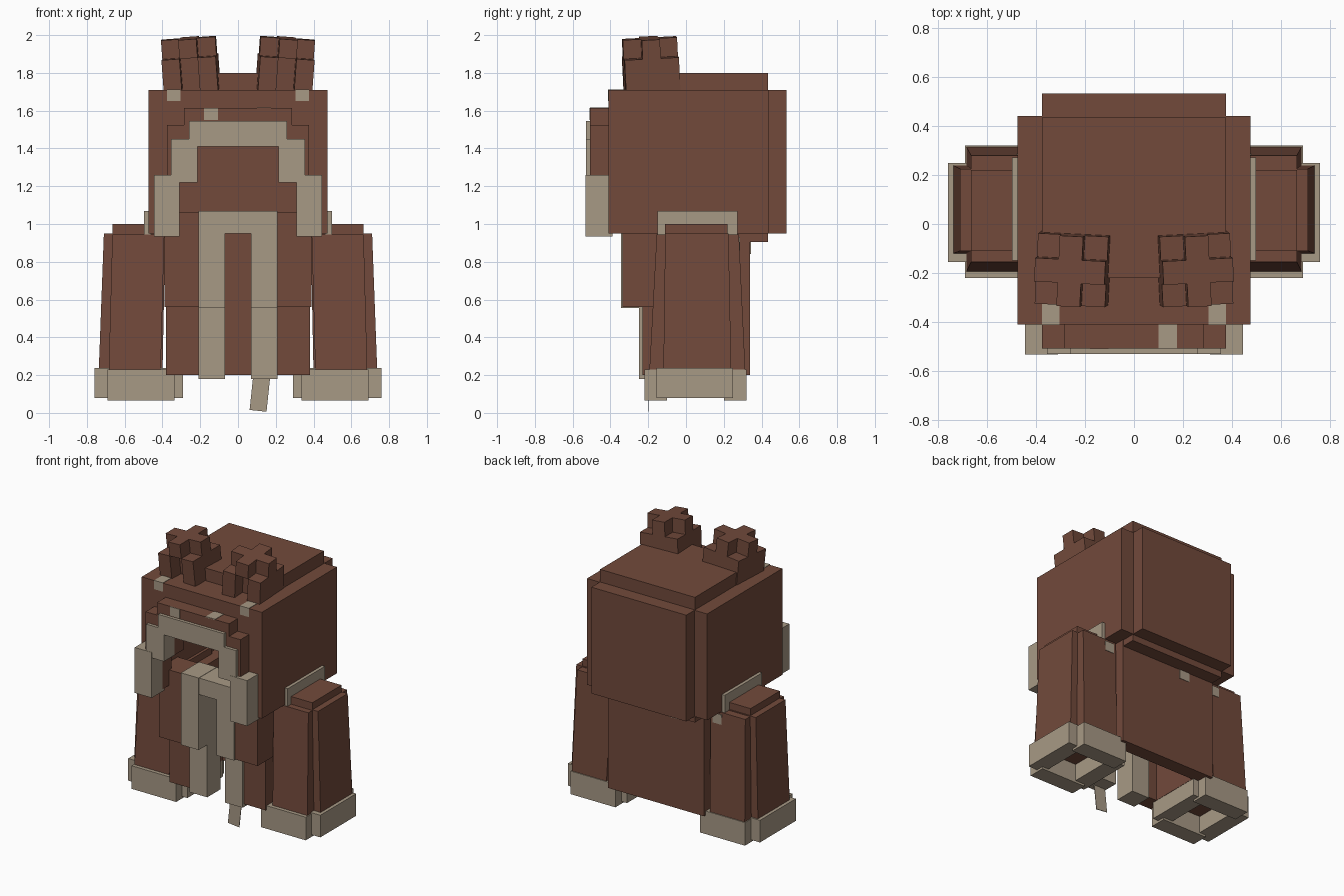
import bpy
import bmesh
import math
from mathutils import Matrix, Vector

if "Cube" in bpy.data.objects:
    bpy.data.objects.remove(bpy.data.objects["Cube"], do_unlink=True)


def flat_material(name, color):
    material = bpy.data.materials.new(name)
    material.use_nodes = True
    material.diffuse_color = color
    material.node_tree.nodes["Principled BSDF"].inputs["Base Color"].default_value = color
    return material


brown = flat_material("brown hide", (.168, .068, .044, 1))
cream = flat_material("cream fur", (.39, .32, .235, 1))


def box(x, y, z, top_x=None, top_y=None):
    """Box from ranges; top_x and top_y give a different upper rectangle."""
    return {"x": x, "y": y, "z": z, "top_x": top_x or x, "top_y": top_y or y}


def wide(half, y, z):
    """Box centred on the middle plane."""
    return box((-half, half), y, z)


def add_box(bm, shape):
    for vert in bmesh.ops.create_cube(bm, size=2)["verts"]:
        i, j, k = (int(c > 0) for c in vert.co)
        xs = shape["top_x"] if k else shape["x"]
        ys = shape["top_y"] if k else shape["y"]
        vert.co = Vector((xs[i], ys[j], shape["z"][k]))


def part(name, material, shapes, transform=None, flip=False):
    bm = bmesh.new()
    for shape in shapes:
        add_box(bm, shape)
    if transform:
        bm.transform(transform)
    if flip:
        bm.transform(Matrix.Scale(-1, 4, Vector((1, 0, 0))))
    bmesh.ops.recalc_face_normals(bm, faces=bm.faces)
    mesh = bpy.data.meshes.new(name)
    bm.to_mesh(mesh)
    bm.free()
    mesh.materials.append(material)
    obj = bpy.data.objects.new(name, mesh)
    bpy.context.scene.collection.objects.link(obj)
    return obj


def pair(name, material, shapes, transform=None):
    part("left_" + name, material, shapes, transform)
    part("right_" + name, material, shapes, transform, flip=True)


# Hood shell
hood_height = (.95, 1.71)
hood_depth = (-.41, .44)
part("hood_roof", brown, [wide(.475, hood_depth, (1.61, 1.71))])
part("hood_crown", brown, [wide(.375, (-.22, .435), (1.7, 1.8))])
part("hood_back", brown, [wide(.475, (.34, .44), hood_height),
                          wide(.375, (.43, .533), hood_height),
                          wide(.375, (.3, .435), (.905, .96))])
pair("hood_side", brown, [box((.38, .475), hood_depth, hood_height)])
part("hood_forehead", brown, [wide(.475, (-.41, -.31), (1.41, 1.71))])
pair("hood_cheek", brown, [box((.31, .475), (-.41, -.31), (.95, 1.45)),
                           box((.215, .32), (-.41, -.31), (1.22, 1.45))])

# Stepped brow above the face opening
brow_depth = (-.508, -.4)
part("brow", brown, [wide(.285, brow_depth, (1.41, 1.615)),
                     wide(.375, brow_depth, (1.41, 1.525))])
pair("brow_side", brown, [box((.22, .375), brow_depth, (1.23, 1.42))])

# Fur arch round the face
fur_depth = (-.53, -.4)
part("fur_arch_top", cream, [wide(.26, fur_depth, (1.41, 1.545))])
pair("fur_arch_side", cream, [box((.215, .355), fur_depth, (1.22, 1.45)),
                              box((.31, .445), (-.532, -.39), (.935, 1.26))])


# Ear tufts: a tall plus with four low corners
def tuft_shapes():
    shapes = []
    cell = .096
    for i in (-1, 0, 1):
        for j in (-1, 0, 1):
            corner = i and j
            recessed = j == -1 and not i
            low = .18 if recessed else 0
            top = .18 if corner else .28
            x = ((i - .5) * cell, (i + .5) * cell)
            y = ((j - .5) * cell, (j + .5) * cell)
            shapes.append(box(x, y, (low, top)))
    return shapes


tilt = (Matrix.Translation((.242, -.18, 1.705))
        @ Matrix.Rotation(math.radians(3), 4, "Z")
        @ Matrix.Rotation(math.radians(4), 4, "Y")
        @ Matrix.Rotation(math.radians(3), 4, "X"))
pair("ear_tuft", brown, tuft_shapes(), tilt)

# Coat body, open at the front and hollow inside
part("coat_back", brown, [wide(.38, (.24, .34), (.2, .95))])
pair("coat_side", brown, [box((.29, .38), (-.22, .3), (.2, .95))])
pair("coat_front", brown, [box((.2, .39), (-.335, -.14), (.56, 1.06)),
                           box((.2, .38), (-.23, -.12), (.2, .57))])

# Fur edging down the front and the collar joining it
edge = (.07, .21)
pair("fur_edging", cream, [box(edge, (-.345, -.14), (.555, 1.07)),
                           box(edge, (-.248, -.1), (.18, .56))])
part("collar", cream, [wide(.08, (-.34, -.14), (.95, 1.068))])
pair("shoulder_trim", cream, [box((.46, .497), (-.15, .272), (.94, 1.07))])

# Flared sleeves with a plus-shaped section
pair("sleeve", brown, [
    box((.4, .738), (-.12, .24), (.2, .95), (.385, .71), (-.11, .225)),
    box((.41, .685), (-.195, .315), (.2, .945), (.39, .665), (-.155, .28)),
    box((.36, .665), (-.11, .22), (.94, 1)),
])

# Hollow fur cuffs made of four bars
cuff_long, cuff_short = (.08, .238), (.065, .23)
pair("cuff", cream, [
    box((.335, .69), (-.22, -.1), cuff_short),
    box((.335, .69), (.2, .32), cuff_short),
    box((.292, .41), (-.155, .25), cuff_long),
    box((.64, .76), (-.155, .25), cuff_long),
])

# Hanging lace
lace_swing = Matrix.Translation((.125, -.2, .19)) @ Matrix.Rotation(math.radians(6), 4, "Y")
part("lace", cream, [wide(.045, (-.002, .002), (-.18, 0))], lace_swing)

# Thin pale patches on the hood, brow, coat and sleeves
patch = (.305, .375)
pair("hood_patch", cream, [box(patch, (-.413, -.32), (1.7, 1.713)),
                           box(patch, (-.413, -.405), (1.65, 1.713))])
part("brow_patch", cream, [box((-.18, -.105), (-.511, -.505), (1.55, 1.615))])
part("brow_top_patch", cream, [box((.1, .175), brow_depth, (1.61, 1.618))])
part("coat_patch", cream, [box((-.18, -.1), (.337, .343), (.84, .91))])
pair("sleeve_patch", cream, [box((.41, .48), (.28, .287), (.86, .93))])
